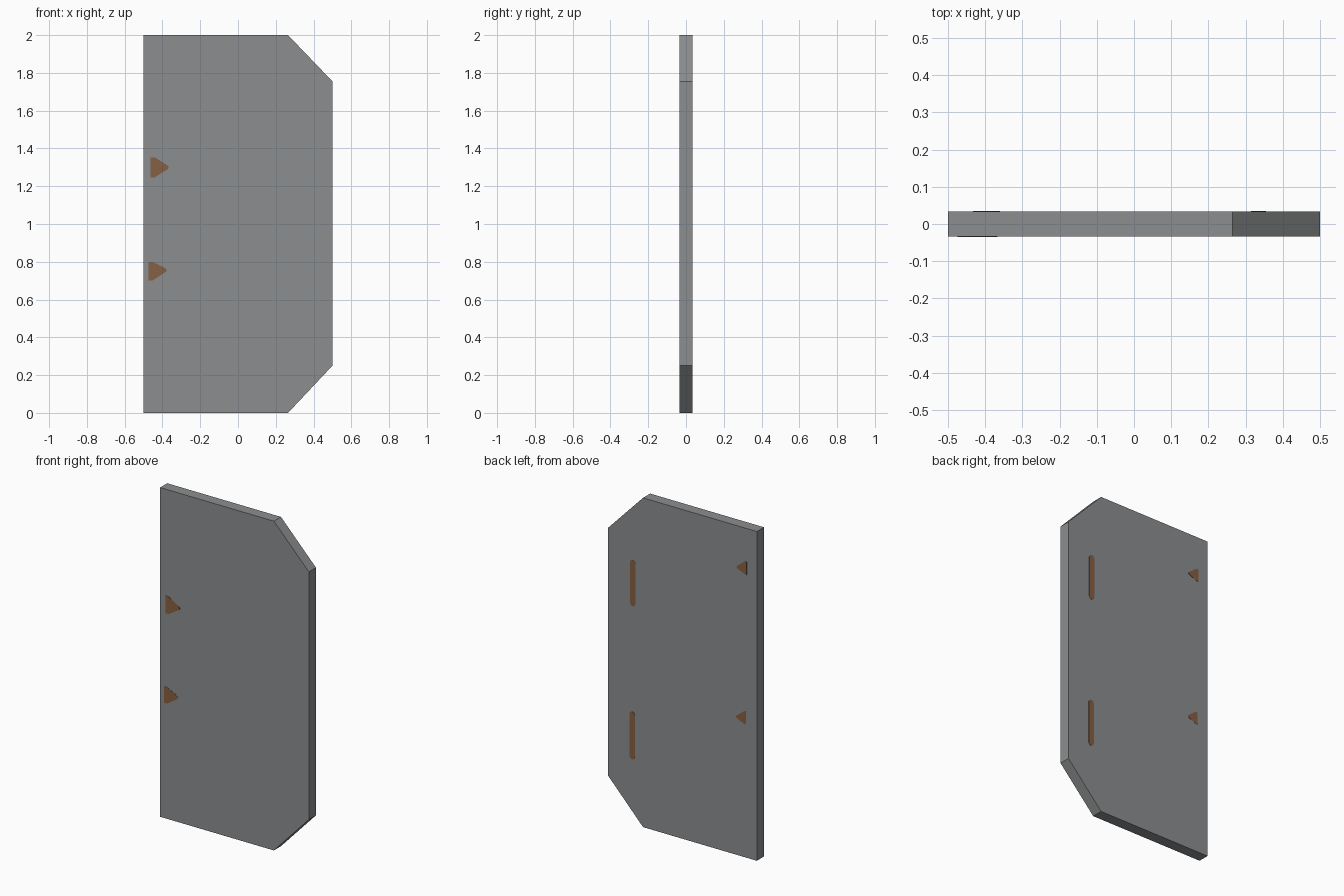
import bpy, bmesh, math

if "Cube" in bpy.data.objects:
    bpy.data.objects.remove(bpy.data.objects["Cube"])

HALF = 0.034     # half thickness of the panel
SKIN = 0.0015    # how far painted marks stand off the surface


def material(name, rgb):
    m = bpy.data.materials.new(name)
    m.diffuse_color = (*rgb, 1.0)
    m.use_nodes = True
    m.node_tree.nodes["Principled BSDF"].inputs["Base Color"].default_value = m.diffuse_color
    return m


grey = material("steel grey", (0.26, 0.27, 0.275))
rust = material("rust brown", (0.24, 0.115, 0.055))


def prism(name, outline, y0, y1, mat):
    """Extrude an (x, z) outline from y0 to y1."""
    bm = bmesh.new()
    face = bm.faces.new([bm.verts.new((x, y0, z)) for x, z in outline])
    out = bmesh.ops.extrude_face_region(bm, geom=[face])
    moved = [g for g in out["geom"] if isinstance(g, bmesh.types.BMVert)]
    bmesh.ops.translate(bm, verts=moved, vec=(0, y1 - y0, 0))
    bmesh.ops.recalc_face_normals(bm, faces=bm.faces)
    mesh = bpy.data.meshes.new(name)
    bm.to_mesh(mesh)
    bm.free()
    mesh.materials.append(mat)
    obj = bpy.data.objects.new(name, mesh)
    bpy.context.collection.objects.link(obj)
    return obj


def arrow(x0, x1, z0, z1, tip):
    """Blunt triangle pointing to +x."""
    w, h = x1 - x0, z1 - z0
    return [(x0, z0), (x0 + 0.22 * w, z0), (x1 - 0.12 * w, tip - 0.13 * h),
            (x1, tip - 0.05 * h), (x1, tip + 0.05 * h),
            (x1 - 0.12 * w, tip + 0.13 * h), (x0 + 0.22 * w, z1), (x0, z1)]


def slot(x, z0, z1, r):
    """Upright bar with rounded ends."""
    pts = []
    for i in range(12):
        a = math.pi * (i % 6) / 5 + (math.pi if i >= 6 else 0)
        z = z1 - r if i < 6 else z0 + r
        pts.append((x + r * math.cos(a), z + r * math.sin(a)))
    return pts


# door panel with two cut corners
prism("door_panel", [(-0.5, 0), (0.265, 0), (0.5, 0.25), (0.5, 1.755),
                     (0.265, 2), (-0.5, 2)], -HALF, HALF, grey)

# painted marks on the front
for label, mark in (("upper", arrow(-0.462, -0.367, 1.247, 1.353, 1.30)),
                    ("lower", arrow(-0.474, -0.378, 0.70, 0.80, 0.755))):
    prism(f"front_{label}_mark", mark, -HALF - SKIN, -HALF + SKIN, rust)

# painted marks and bars on the back
for label, mark in (("upper_mark", arrow(-0.433, -0.364, 1.72, 1.797, 1.75)),
                    ("lower_mark", arrow(-0.428, -0.36, 0.81, 0.885, 0.84)),
                    ("upper_bar", slot(0.333, 1.323, 1.605, 0.018)),
                    ("lower_bar", slot(0.337, 0.392, 0.683, 0.018))):
    prism(f"back_{label}", mark, HALF - SKIN, HALF + SKIN, rust)
